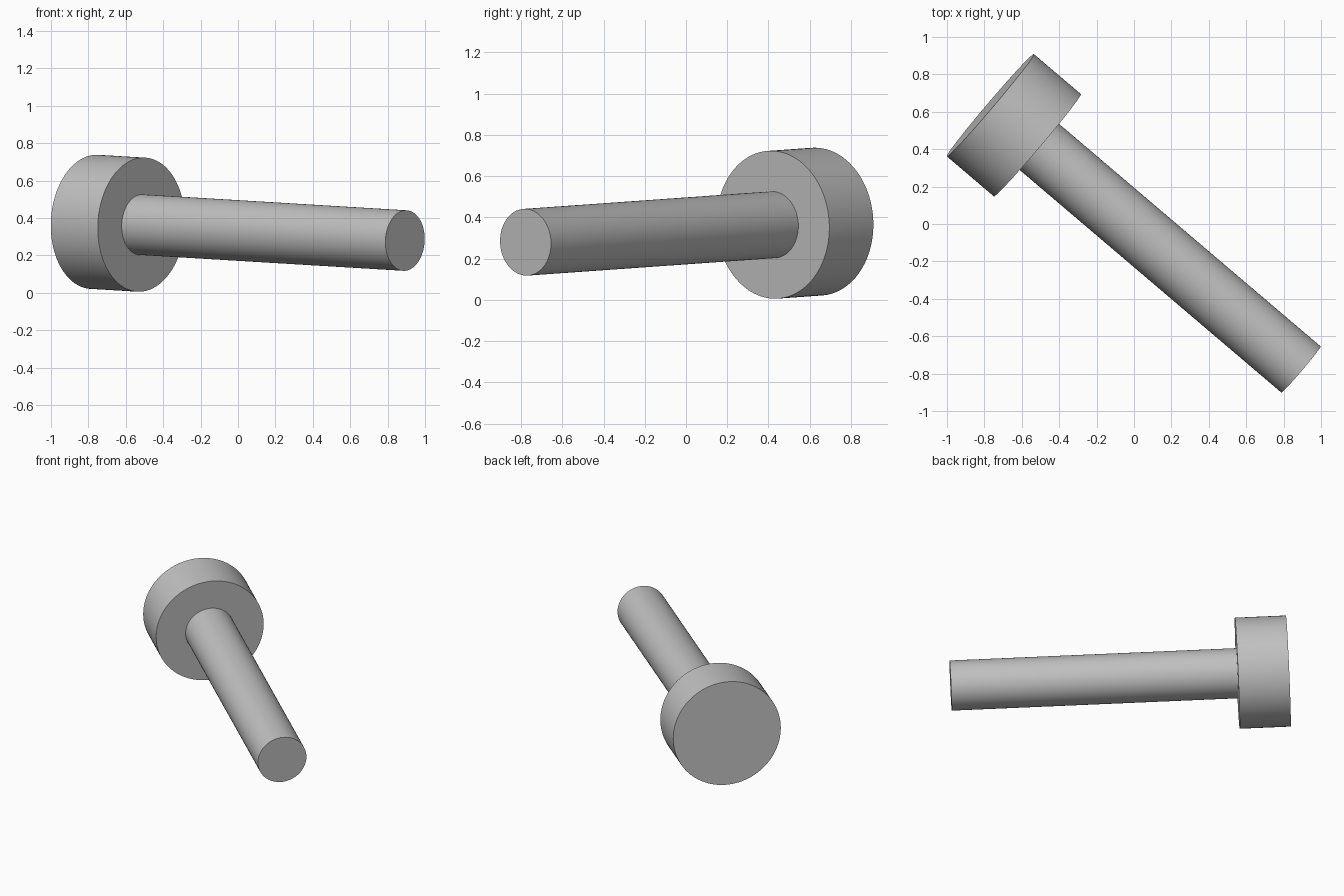
import bpy
import math
from mathutils import Vector

cube = bpy.data.objects.get("Cube")
if cube:
    bpy.data.objects.remove(cube, do_unlink=True)

# Single plain grey
grey = bpy.data.materials.new("light_grey")
grey.use_nodes = True
color = (0.53, 0.53, 0.53, 1)
grey.diffuse_color = color
grey.node_tree.nodes["Principled BSDF"].inputs["Base Color"].default_value = color

# Points along the tilted axis
head_end = Vector((-0.768, 0.635, 0.379))
shaft_end = Vector((0.893, -0.778, 0.279))
head_thickness = 0.33
axis = (shaft_end - head_end).normalized()
shoulder = head_end + axis * head_thickness


def rod(name, start, end, radius):
    """Smooth cylinder running between two points."""
    span = end - start
    bpy.ops.mesh.primitive_cylinder_add(
        vertices=96, radius=radius, depth=span.length,
        location=(start + end) / 2,
        rotation=span.to_track_quat('Z', 'Y').to_euler())
    obj = bpy.context.object
    obj.name = name
    obj.data.materials.append(grey)
    bpy.ops.object.shade_smooth_by_angle(angle=math.radians(30))
    return obj


# Wide disc head and long shaft
rod("bolt_head", head_end, shoulder, 0.359)
rod("bolt_shaft", shoulder, shaft_end, 0.162)
